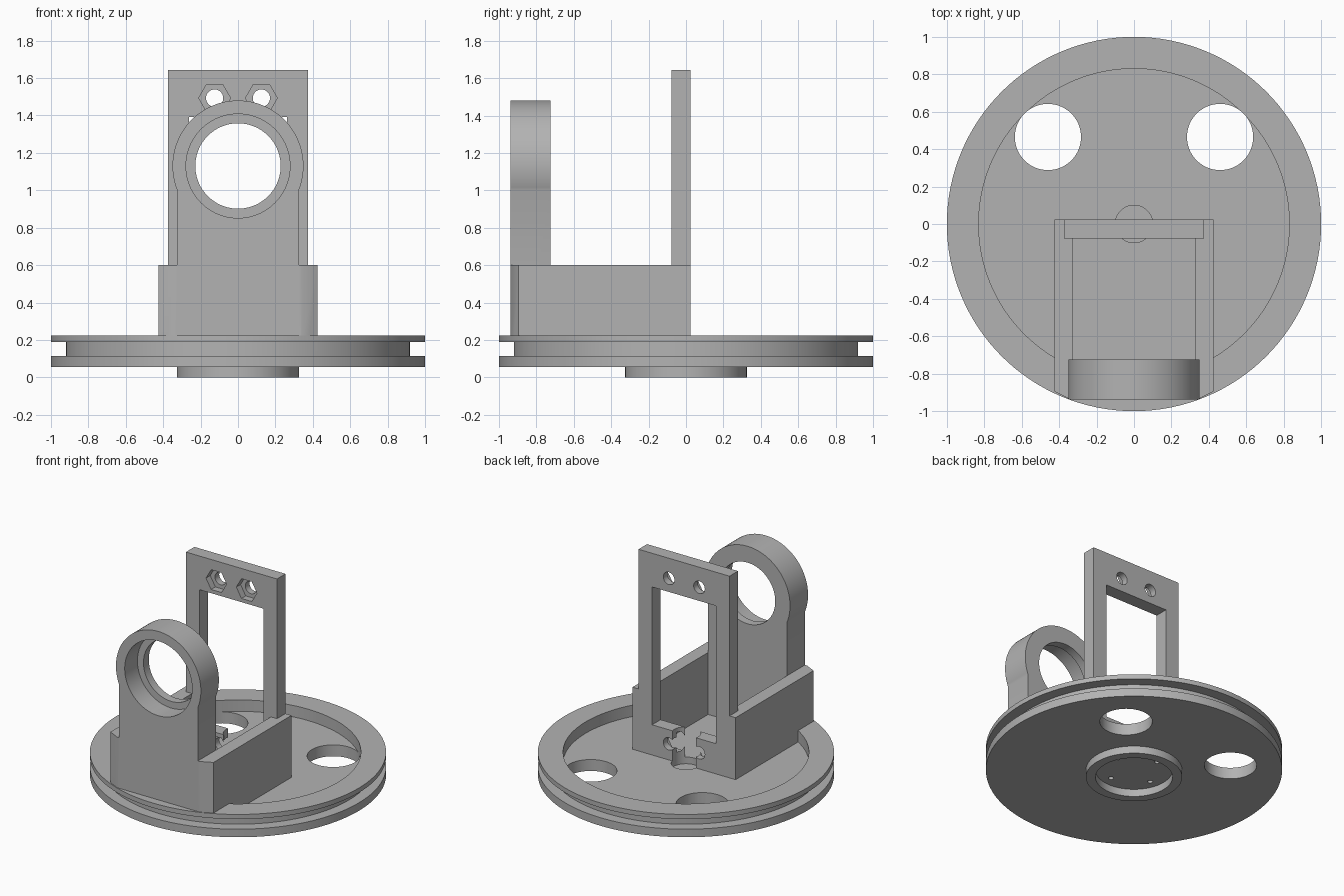
import bpy, bmesh, math
from mathutils import Matrix

cube = bpy.data.objects.get("Cube")
if cube:
    bpy.data.objects.remove(cube, do_unlink=True)

FLOOR = 0.14            # recessed floor of the pulley disc
FRONT, WALL_BACK = -0.937, -0.725
FRAME_FRONT, BACK = -0.077, 0.023

grey = bpy.data.materials.new("plain_grey")
grey.use_nodes = True
grey.diffuse_color = (0.45, 0.45, 0.45, 1)
grey.node_tree.nodes["Principled BSDF"].inputs["Base Color"].default_value = grey.diffuse_color


def finish(name, bm):
    bmesh.ops.remove_doubles(bm, verts=bm.verts, dist=1e-5)
    bmesh.ops.recalc_face_normals(bm, faces=bm.faces)
    mesh = bpy.data.meshes.new(name)
    bm.to_mesh(mesh)
    bm.free()
    mesh.materials.append(grey)
    obj = bpy.data.objects.new(name, mesh)
    bpy.context.scene.collection.objects.link(obj)
    return obj


def lathe(name, profile, closed=False, steps=128):
    bm = bmesh.new()
    verts = [bm.verts.new((r, 0, z)) for r, z in profile]
    edges = [bm.edges.new(p) for p in zip(verts, verts[1:])]
    if closed:
        edges.append(bm.edges.new((verts[-1], verts[0])))
    bmesh.ops.spin(bm, geom=verts + edges, cent=(0, 0, 0), axis=(0, 0, 1),
                   angle=math.tau, steps=steps, use_merge=True)
    return finish(name, bm)


def extrude(name, points, vec):
    bm = bmesh.new()
    face = bm.faces.new([bm.verts.new(p) for p in points])
    new = bmesh.ops.extrude_face_region(bm, geom=[face])["geom"]
    bmesh.ops.translate(bm, vec=vec, verts=[v for v in new if isinstance(v, bmesh.types.BMVert)])
    return finish(name, bm)


def box(name, x, y, z):
    pts = [(x[0], y[0], z[0]), (x[1], y[0], z[0]), (x[1], y[0], z[1]), (x[0], y[0], z[1])]
    return extrude(name, pts, (0, y[1] - y[0], 0))


def rod(x, z, radius, y0, y1, sides=64):
    """Cutter running along y."""
    pts = [(x + radius * math.cos(math.tau * i / sides), y0,
            z + radius * math.sin(math.tau * i / sides)) for i in range(sides)]
    return extrude("cutter", pts, (0, y1 - y0, 0))


def post(x, y, radius, z0, z1, sides=64):
    """Cutter running along z."""
    bm = bmesh.new()
    bmesh.ops.create_cone(bm, cap_ends=True, segments=sides, radius1=radius, radius2=radius,
                          depth=z1 - z0, matrix=Matrix.Translation((x, y, (z0 + z1) / 2)))
    return finish("cutter", bm)


def cut(obj, cutters):
    """Subtract each cutter, bake the result and remove the cutters."""
    for c in cutters:
        c.hide_render = True
        mod = obj.modifiers.new("cut", "BOOLEAN")
        mod.operation, mod.solver, mod.object = "DIFFERENCE", "EXACT", c
    bpy.context.view_layer.update()
    baked = bpy.data.meshes.new_from_object(
        obj.evaluated_get(bpy.context.evaluated_depsgraph_get()))
    obj.modifiers.clear()
    obj.data = baked
    for c in cutters:
        bpy.data.objects.remove(c, do_unlink=True)


def groove_cutter():
    return lathe("cutter", [(0.92, 0.1), (1.1, 0.1), (1.1, 0.19), (0.92, 0.19)], closed=True)


# Grooved disc with raised rim, bottom boss and shallow centre socket
disc = lathe("pulley_disc", [
    (0, 0.055), (0.26, 0.055), (0.26, 0), (0.325, 0), (0.325, 0.055), (1, 0.055),
    (1, 0.115), (0.92, 0.115), (0.92, 0.19), (1, 0.19), (1, 0.225), (0.83, 0.225),
    (0.83, FLOOR), (0.1, FLOOR), (0.1, 0.09), (0, 0.09)])
holes = [post(s * 0.46, 0.465, 0.177, -0.1, 0.4) for s in (-1, 1)]
for k in range(4):
    a = math.radians(15 + 90 * k)
    holes.append(post(0.19 * math.cos(a), 0.19 * math.sin(a), 0.018, 0, 0.11, 24))
cut(disc, holes)

# Side walls, stepped round the frame and chamfered at the front
for side, s in (("left", 1), ("right", -1)):
    outline = [(0.325, FRONT), (0.34, FRONT), (0.425, -0.895), (0.425, BACK),
               (0.375, BACK), (0.375, FRAME_FRONT), (0.325, FRAME_FRONT)]
    wall = extrude(side + "_side_wall", [(s * x, y, FLOOR) for x, y in outline],
                   (0, 0, 0.602 - FLOOR))
    cut(wall, [groove_cutter()])

# Front holder: upright ending in a ring, counterbored from the front
ring_z, ring_r, half = 1.13, 0.35, 0.325
start = -math.acos(half / ring_r)
steps = 80
outline = [(-half, FRONT, FLOOR), (half, FRONT, FLOOR)]
for i in range(steps + 1):
    a = start + (math.pi - 2 * start) * i / steps
    outline.append((ring_r * math.cos(a), FRONT, ring_z + ring_r * math.sin(a)))
holder = extrude("ring_holder", outline, (0, WALL_BACK - FRONT, 0))
cut(holder, [rod(0, ring_z, 0.228, -1.2, -0.5, 96),
             rod(0, ring_z, 0.278, -1.2, FRONT + 0.15, 96), groove_cutter()])

# Rear frame: window, four bolt holes with hex pockets, notch over the socket
frame = box("rear_frame", (-0.375, 0.375), (FRAME_FRONT, BACK), (FLOOR, 1.643))
cutters = [box("cutter", (-0.263, 0.263), (-0.3, 0.3), (0.365, 1.392)),
           post(0, 0, 0.1, 0.05, 0.5)]
for x in (-0.125, 0.125):
    for z in (0.26, 1.493):
        cutters.append(rod(x, z, 0.046, -0.3, 0.3, 40))
        cutters.append(rod(x, z, 0.085, -0.3, FRAME_FRONT + 0.05, 6))
cut(frame, cutters)

# Smooth the round surfaces, keep hard edges
bpy.ops.object.select_all(action="DESELECT")
for obj in bpy.context.scene.collection.objects:
    if obj.type == "MESH":
        obj.select_set(True)
        bpy.context.view_layer.objects.active = obj
bpy.ops.object.shade_smooth_by_angle(angle=math.radians(30))
